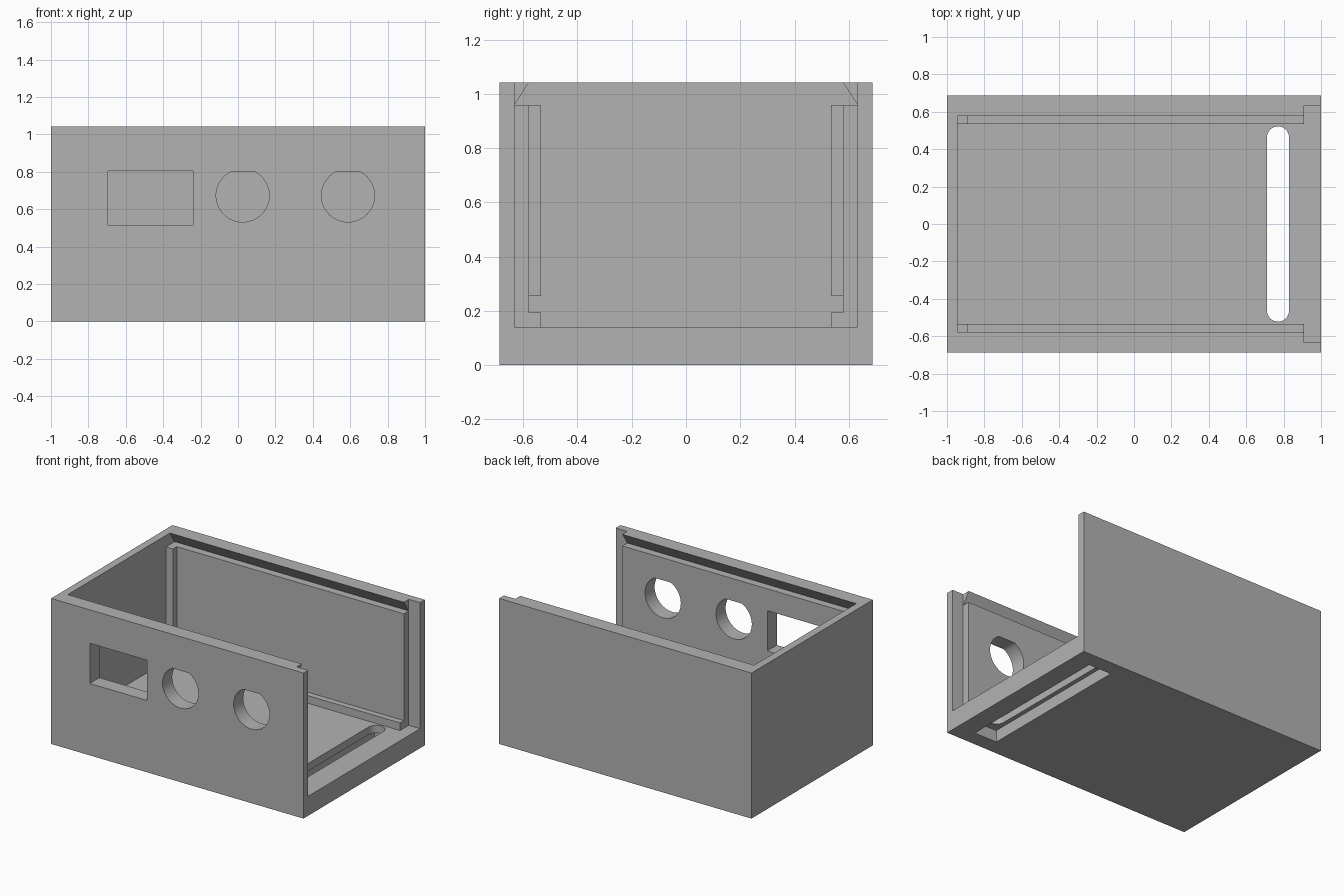
import bpy, bmesh, math

cube = bpy.data.objects.get("Cube")
if cube:
    bpy.data.objects.remove(cube, do_unlink=True)

grey = bpy.data.materials.new("plain grey")
grey.use_nodes = True
GREY = (0.45, 0.45, 0.45, 1)
grey.diffuse_color = GREY
grey.node_tree.nodes["Principled BSDF"].inputs["Base Color"].default_value = GREY

HALF_Y, TOP, FLOOR = 0.687, 1.043, 0.14
PLACE = {"x": lambda u, v, w: (w, u, v),
         "y": lambda u, v, w: (u, w, v),
         "z": lambda u, v, w: (u, v, w)}


def prism(name, outline, axis, start, end):
    """Extrude a flat outline along an axis."""
    bm = bmesh.new()
    face = bm.faces.new([bm.verts.new(PLACE[axis](u, v, start)) for u, v in outline])
    grown = bmesh.ops.extrude_face_region(bm, geom=[face])["geom"]
    shift = PLACE[axis](0, 0, end - start)
    bmesh.ops.translate(bm, vec=shift, verts=[g for g in grown if isinstance(g, bmesh.types.BMVert)])
    bmesh.ops.recalc_face_normals(bm, faces=bm.faces)
    mesh = bpy.data.meshes.new(name)
    bm.to_mesh(mesh)
    bm.free()
    mesh.materials.append(grey)
    obj = bpy.data.objects.new(name, mesh)
    bpy.context.collection.objects.link(obj)
    return obj


def rect(u0, u1, v0, v1):
    return [(u0, v0), (u1, v0), (u1, v1), (u0, v1)]


def arc(u, v, r, first, last, steps):
    angles = [math.radians(first + (last - first) * i / steps) for i in range(steps + 1)]
    return [(u + r * math.cos(a), v + r * math.sin(a)) for a in angles]


def cut(target, cutter):
    cutter.hide_render = True
    mod = target.modifiers.new("cut", "BOOLEAN")
    mod.operation = "DIFFERENCE"
    mod.solver = "EXACT"
    mod.object = cutter
    bpy.context.view_layer.objects.active = target
    bpy.ops.object.modifier_apply(modifier=mod.name)
    bpy.data.objects.remove(cutter, do_unlink=True)


case = prism("case_body", rect(-1, 1, -HALF_Y, HALF_Y), "z", 0, TOP)

# Inner cavity with bottom rails and a dovetail groove for the sliding lid
half = [(0.535, FLOOR), (0.535, 0.195), (0.578, 0.195), (0.578, 0.96),
        (0.633, 0.96), (0.578, TOP), (0.578, 1.2)]
cavity = half + [(-y, z) for y, z in reversed(half)]
cut(case, prism("cavity_cutter", cavity, "x", -0.945, 0.95))

# Wider seat for the end panel at the open end
cut(case, prism("end_cutter", rect(-0.633, 0.633, FLOOR, 1.3), "x", 0.91, 1.2))

# Front openings: one rectangle and two round holes with a flat top
cut(case, prism("window_cutter", rect(-0.694, -0.24, 0.515, 0.803), "y", -0.9, -0.4))
R, HOLE_Z, FLAT_Z = 0.142, 0.673, 0.80
flat = math.degrees(math.asin((FLAT_Z - HOLE_Z) / R))
for x in (0.025, 0.588):
    outline = arc(x, HOLE_Z, R, 180 - flat, 360 + flat, 48)
    cut(case, prism("hole_cutter", outline, "y", -0.9, -0.4))

# Rounded floor slot with a rectangular recess underneath
SLOT_X, SLOT_R, SLOT_Y = 0.77, 0.059, 0.463
slot = arc(SLOT_X, SLOT_Y, SLOT_R, 0, 180, 16) + arc(SLOT_X, -SLOT_Y, SLOT_R, 180, 360, 16)
cut(case, prism("slot_cutter", slot, "z", -0.1, 0.3))
cut(case, prism("recess_cutter", rect(0.68, 0.86, -0.575, 0.575), "z", -0.1, 0.085))

# Corner posts that leave a slot for a board above the rails
posts = []
for side, name in ((1, "back_post"), (-1, "front_post")):
    y0, y1 = sorted((side * 0.535, side * 0.59))
    posts.append(prism(name, rect(-0.96, -0.89, y0, y1), "z", 0.255, 0.96))

for obj in [case] + posts:
    bpy.ops.object.select_all(action="DESELECT")
    obj.select_set(True)
    bpy.context.view_layer.objects.active = obj
    bpy.ops.object.shade_smooth_by_angle(angle=math.radians(30))
